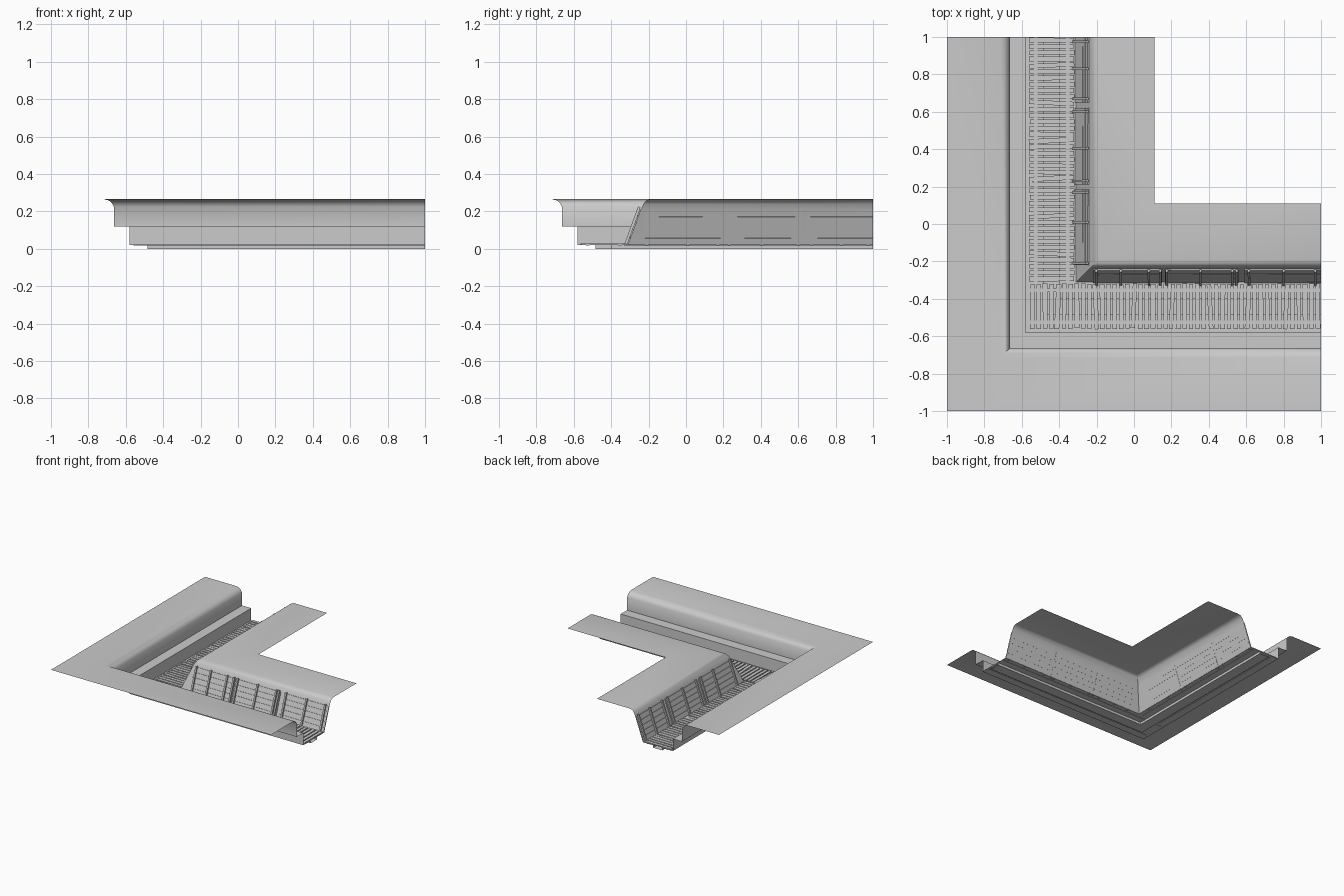
import bpy, bmesh, math, random
from mathutils import Vector, Matrix

if "Cube" in bpy.data.objects:
    bpy.data.objects.remove(bpy.data.objects["Cube"])

random.seed(4)


def finish(name, bm, recalc=True):
    if recalc:
        bmesh.ops.recalc_face_normals(bm, faces=bm.faces)
    me = bpy.data.meshes.new(name)
    bm.to_mesh(me)
    bm.free()
    ob = bpy.data.objects.new(name, me)
    bpy.context.collection.objects.link(ob)
    return ob


def box(bm, mat, size):
    bmesh.ops.create_cube(bm, size=1, matrix=mat @ Matrix.Diagonal((*size, 1)))


def mirror_arm(bm):
    """Swap x and y so the part also fits the second arm."""
    for v in bm.verts:
        v.co.x, v.co.y = v.co.y, v.co.x


# trench shell: one cross-section swept round the mitred corner
profile = [(-1, .265), (-.715, .265), (-.69, .258), (-.675, .245), (-.663, .225),
           (-.663, .12), (-.58, .12), (-.58, .02), (-.485, .02), (-.485, 0),
           (-.40, 0), (-.40, .02), (-.31, .02), (-.24, .212), (-.228, .24),
           (-.213, .258), (-.19, .265), (.11, .265)]
bm = bmesh.new()
rows = [[bm.verts.new(p) for p in ((u, 1, z), (u, u, z), (1, u, z))] for u, z in profile]
for a, b in zip(rows, rows[1:]):
    for i in (0, 1):
        bm.faces.new((a[i], a[i + 1], b[i + 1], b[i]))
shell = finish("trench_ground", bm, False)
bpy.context.view_layer.objects.active = shell
shell.select_set(True)
bpy.ops.object.shade_smooth_by_angle(angle=math.radians(35))
shell.select_set(False)


# duckboards: crosswise slats on two long rails
def duckboards(name, start, flip):
    bm = bmesh.new()
    pitch = .0335
    n = int((1 - start) / pitch)
    pitch = (1 - start) / n
    for i in range(n):
        ang = random.uniform(-.01, .01)
        if i % 6 == 4:
            ang = random.choice((-.05, .05))
        m = Matrix.Translation((start + (i + .5) * pitch, -.44 + random.uniform(-.003, .003), .025))
        box(bm, m @ Matrix.Rotation(ang, 4, 'Z'), (random.uniform(.022, .027), .24, .008))
    for y in (-.525, -.355):
        box(bm, Matrix.Translation(((start + 1) / 2, y, .0205)), (1 - start, .018, .005))
    if flip:
        mirror_arm(bm)
    finish(name, bm)


duckboards("duckboards_front", -.56, False)
duckboards("duckboards_left", -.31, True)

# revetment panels: boards and posts leaning on the sloping inner wall
slope = Vector((0, .07, .192)).normalized()
out = Vector((0, -slope.z, slope.y))
base = Vector((0, -.31, .02))
frame = Matrix((Vector((1, 0, 0)), slope, out)).transposed().to_4x4()
LENGTH = .204


def revetment(name, panels, flip):
    def place(x, t, n, tilt=0):
        p = base + slope * t + out * n + Vector((x, 0, 0))
        return Matrix.Translation(p) @ frame @ Matrix.Rotation(tilt, 4, 'Z')

    boards, posts = bmesh.new(), bmesh.new()
    for x0, x1, uprights in panels:
        for r in range(5):
            h = LENGTH / 5
            box(boards, place((x0 + x1) / 2, (r + .5) * h, .003, random.uniform(-.003, .003)),
                (x1 - x0, h - .004, .008))
        for x in uprights:
            box(posts, place(x, LENGTH / 2, .013, random.uniform(-.01, .01)),
                (.013, LENGTH + .016, .014))
    for part, bm in (("boards", boards), ("posts", posts)):
        if flip:
            mirror_arm(bm)
        finish(f"{name}_{part}", bm)


revetment("front_wall", [(-.22, .15, (-.2, -.07, .08, .14)),
                         (.165, .56, (.175, .355, .525, .548)),
                         (.59, 1, (.615, .8, .97))], False)
revetment("left_wall", [(-.22, .185, (-.21, .01, .17)),
                        (.21, .62, (.23, .405, .6)),
                        (.65, 1, (.67, .83, .975))], True)
